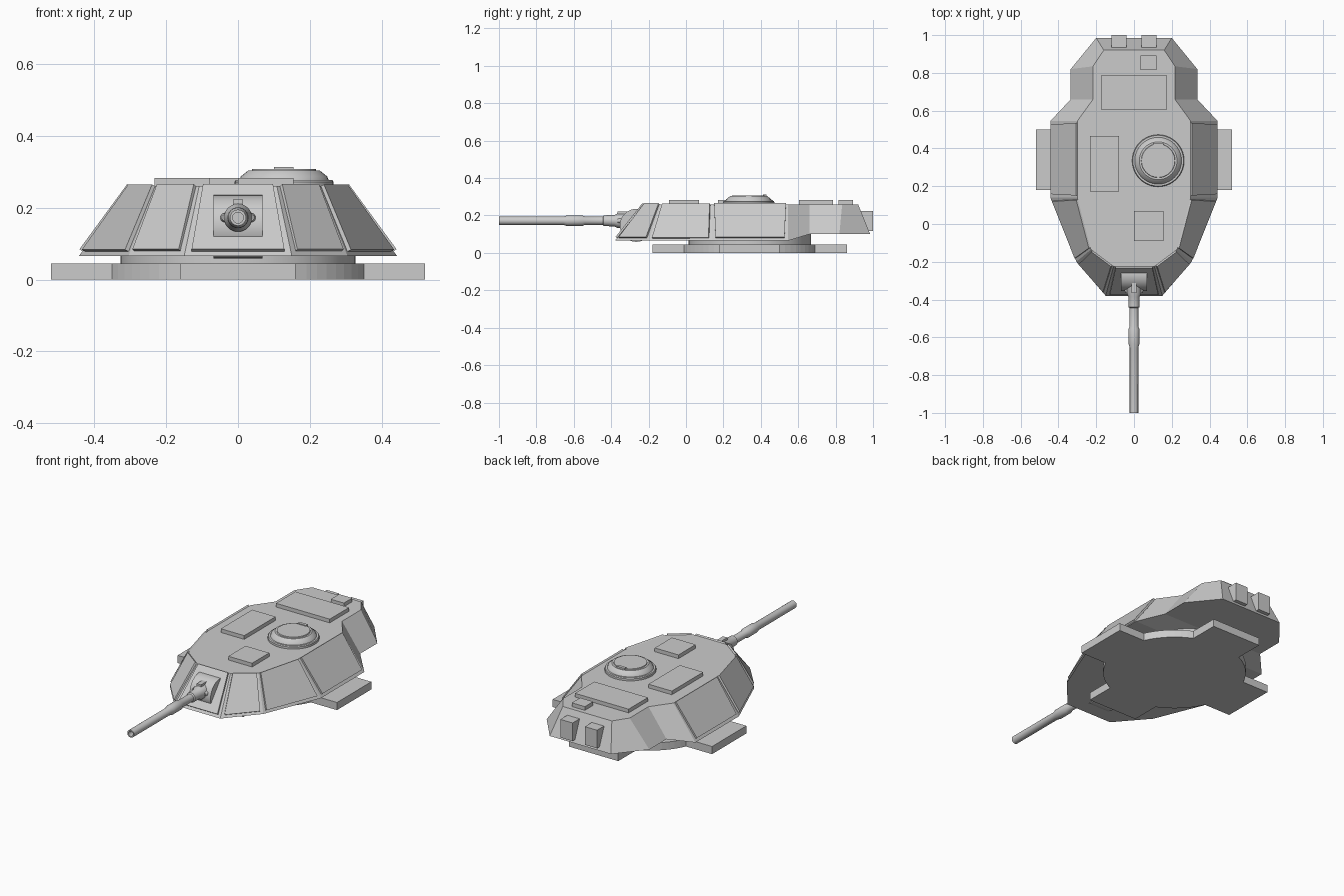
import bpy, bmesh, math
from mathutils import Vector, Matrix

if "Cube" in bpy.data.objects:
    bpy.data.objects.remove(bpy.data.objects["Cube"])


def finish(name, bm, smooth=False):
    bmesh.ops.recalc_face_normals(bm, faces=bm.faces)
    me = bpy.data.meshes.new(name)
    bm.to_mesh(me)
    bm.free()
    ob = bpy.data.objects.new(name, me)
    bpy.context.collection.objects.link(ob)
    if smooth:
        me.shade_smooth()
        me.set_sharp_from_angle(angle=math.radians(30))
    return ob


def loft(name, low, high):
    """Closed solid between two matching loops."""
    bm = bmesh.new()
    a = [bm.verts.new(p) for p in low]
    b = [bm.verts.new(p) for p in high]
    bm.faces.new(a)
    bm.faces.new(b)
    n = len(a)
    for i in range(n):
        j = (i + 1) % n
        bm.faces.new((a[i], a[j], b[j], b[i]))
    return finish(name, bm)


def box(name, x0, x1, y0, y1, z0, z1):
    c = [(x0, y0), (x1, y0), (x1, y1), (x0, y1)]
    return loft(name, [(x, y, z0) for x, y in c], [(x, y, z1) for x, y in c])


def lathe(name, profile, loc, rot=None, sides=32):
    """Revolve (radius, height) points around z, then rotate and place."""
    bm = bmesh.new()
    rings = []
    for r, h in profile:
        rings.append([bm.verts.new((r * math.cos(2 * math.pi * i / sides),
                                    r * math.sin(2 * math.pi * i / sides), h))
                      for i in range(sides)])
    for p, q in zip(rings, rings[1:]):
        for i in range(sides):
            j = (i + 1) % sides
            bm.faces.new((p[i], p[j], q[j], q[i]))
    bm.faces.new(rings[0])
    bm.faces.new(rings[-1])
    bm.transform(Matrix.Translation(loc) @ (rot or Matrix()))
    return finish(name, bm, True)


# Turret shell: right-half outlines, front to rear
LOW = [Vector(p) for p in [(.15, -.38, .065), (.305, -.2, .065), (.443, .14, .065),
                           (.443, .545, .065), (.335, .66, .1), (.335, .82, .1), (.2, .985, .1)]]
TOP = [Vector(p) for p in [(.108, -.225, .26), (.228, -.135, .26), (.3, .14, .26),
                           (.3, .545, .26), (.217, .66, .26), (.217, .835, .26), (.16, .92, .26)]]


def flip(p):
    return Vector((-p[0], p[1], p[2]))


bm = bmesh.new()
n = len(LOW)
lr, tr = [[bm.verts.new(p) for p in s] for s in (LOW, TOP)]
ll, tl = [[bm.verts.new(flip(p)) for p in s] for s in (LOW, TOP)]
for a, b in ((lr, tr), (ll, tl)):
    for i in range(n - 1):
        bm.faces.new((a[i], a[i + 1], b[i + 1], b[i]))
for i in (0, n - 1):
    bm.faces.new((lr[i], ll[i], tl[i], tr[i]))
bm.faces.new(tr + tl[::-1])
bm.faces.new(lr[:4] + ll[3::-1])
bm.faces.new((lr[3], lr[4], ll[4], ll[3]))
bm.faces.new(lr[4:] + ll[:3:-1])
finish("turret_shell", bm)


# Armour slabs on the front, cheeks and sides
def slab(name, a, b, d, c, gap=.018, thick=.01):
    def between(p, q):
        e = (q - p).normalized() * gap
        return p + e, q - e
    nrm = (b - a).cross(d - a).normalized()
    if nrm.dot((a + b) / 2 - Vector((0, .25, .1))) < 0:
        nrm.negate()
    l0, l1 = a.lerp(d, .07), b.lerp(c, .07)
    p, q = between(l0, l1)
    s, r = between(d, c)
    g = gap * .6
    s, r = d + (c - d).normalized() * g, c - (c - d).normalized() * g
    base = [p, q, r, s]
    loft(name, [v - nrm * .004 for v in base], [v + nrm * thick for v in base])


slab("front_armour", flip(LOW[0]), LOW[0], flip(TOP[0]), TOP[0])
for i, part in enumerate(("front_cheek", "rear_cheek", "side")):
    q = (LOW[i], LOW[i + 1], TOP[i], TOP[i + 1])
    slab(part + "_armour_right", *q)
    slab(part + "_armour_left", *[flip(p) for p in q])

# Base plate: disc with four square tabs
outline = []
half, rad, reach = .16, .385, .52
a0 = math.asin(half / rad)
for k in range(4):
    t = k * math.pi / 2
    rot = Matrix.Rotation(t, 2)
    outline += [rot @ Vector((reach, -half)), rot @ Vector((reach, half))]
    for s in range(9):
        a = t + a0 + (math.pi / 2 - 2 * a0) * s / 8
        outline.append(Vector((rad * math.cos(a), rad * math.sin(a))))
loft("base_plate", [(p.x, p.y + .34, 0) for p in outline],
     [(p.x, p.y + .34, .045) for p in outline])
lathe("turret_ring", [(.327, .04), (.327, .12)], (0, .34, 0), sides=48)

# Roof plates and rear boxes
box("roof_rear_plate", -.175, .175, .605, .785, .25, .282)
box("roof_left_hatch", -.233, -.08, .172, .465, .25, .282)
box("roof_sight_cover", 0, .155, -.09, .07, .25, .282)
box("roof_small_plate", .035, .12, .815, .893, .25, .282)
for s, side in ((-1, "left"), (1, "right")):
    box("rear_box_" + side, s * .08 - .04, s * .08 + .04, .935, 1.0, .118, .225)

# Cupola with hatch and handle
lathe("cupola", [(.138, .25), (.138, .272), (.134, .277), (.124, .277), (.12, .287),
                 (.1, .303), (.09, .303), (.088, .308)], (.128, .335, 0), sides=40)
box("hatch_handle", .1, .155, .412, .43, .3, .313)

# Mantlet: short drum lying across the front plate
lathe("mantlet", [(.088, -.068), (.088, .068)], (0, -.266, .147),
      Matrix.Rotation(math.pi / 2, 4, 'Y'), sides=40)

# Gun barrel with sleeve, bore evacuator and hollow muzzle
GUN_Z = .172
lathe("gun_barrel", [(.039, .28), (.039, .365), (.03, .385), (.029, .44), (.0225, .445),
                     (.0225, .54), (.0285, .555), (.0285, .635), (.0225, .655),
                     (.0225, 1.0), (.015, 1.0), (.015, .9)],
      (0, 0, GUN_Z), Matrix.Rotation(math.pi / 2, 4, 'X'), sides=24)
for s, side in ((-1, "left"), (1, "right")):
    lathe("gun_lug_" + side, [(.013, .28), (.013, .355), (.009, .365)],
          (s * .036, 0, GUN_Z), Matrix.Rotation(math.pi / 2, 4, 'X'), sides=16)
box("gun_sight_block", -.014, .014, -.365, -.31, .2, .222)
